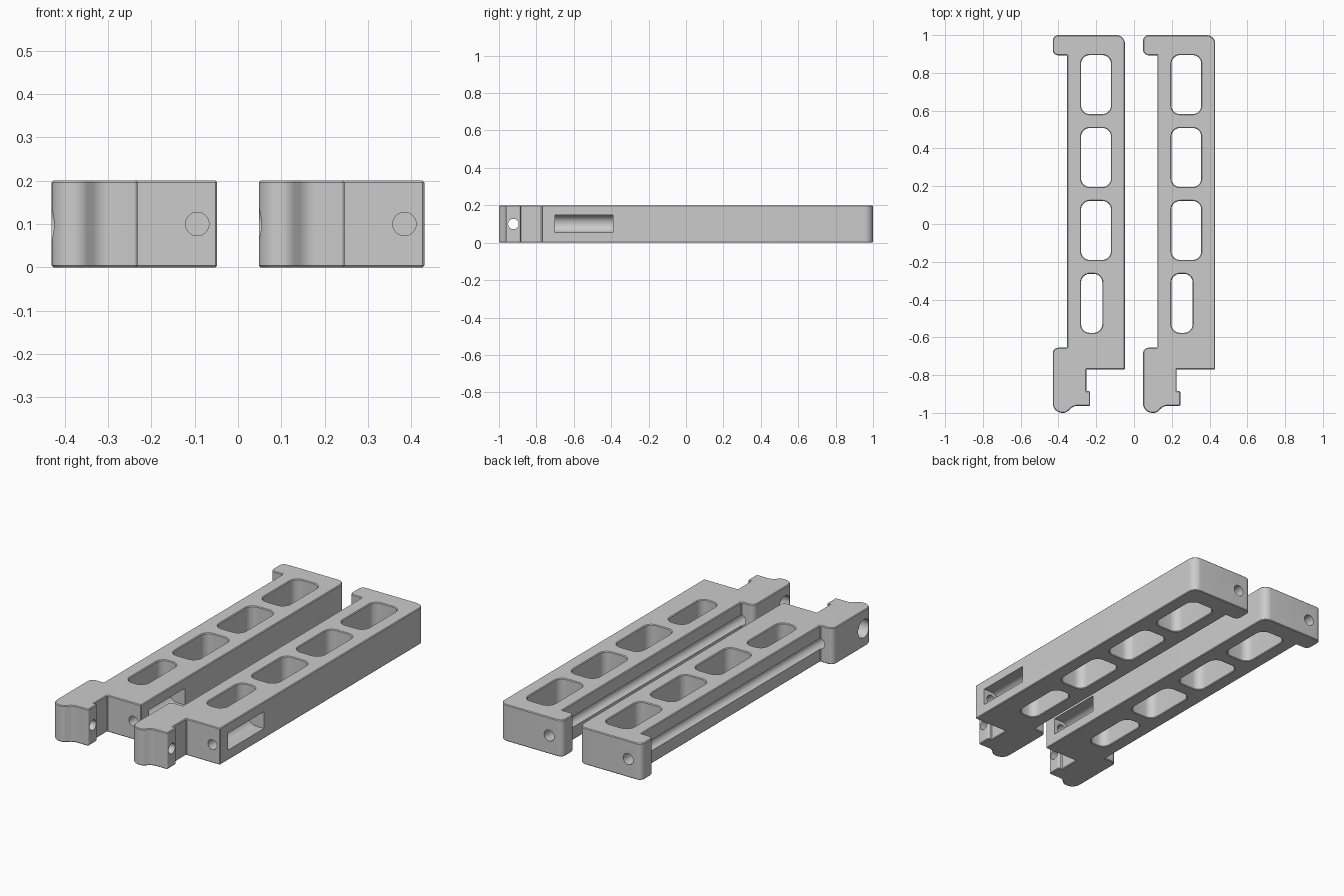
import bpy, bmesh
from math import pi, tan, sin
from mathutils import Vector, Matrix

if "Cube" in bpy.data.objects:
    bpy.data.objects.remove(bpy.data.objects["Cube"])

THICK = 0.2
MID = THICK / 2


def rounded(points, steps=8):
    """Outline from (x, y, corner radius) points, with filleted corners."""
    out = []
    for i, (x, y, r) in enumerate(points):
        p = Vector((x, y))
        if not r:
            out.append(p)
            continue
        a = (Vector(points[i - 1][:2]) - p).normalized()
        b = (Vector(points[(i + 1) % len(points)][:2]) - p).normalized()
        half = a.angle(b) / 2
        centre = p + (a + b).normalized() * r / sin(half)
        u = (p + a * r / tan(half) - centre).normalized()
        v = (p + b * r / tan(half) - centre).normalized()
        out += [centre + u.slerp(v, k / steps) * r for k in range(steps + 1)]
    return out


def prism(name, outline, low, high, matrix=Matrix()):
    bm = bmesh.new()
    face = bm.faces.new([bm.verts.new((p.x, p.y, low)) for p in outline])
    top = bmesh.ops.extrude_face_region(bm, geom=[face])["geom"]
    bmesh.ops.translate(bm, vec=(0, 0, high - low),
                        verts=[e for e in top if isinstance(e, bmesh.types.BMVert)])
    bmesh.ops.recalc_face_normals(bm, faces=bm.faces)
    bm.transform(matrix)
    mesh = bpy.data.meshes.new(name)
    bm.to_mesh(mesh)
    bm.free()
    obj = bpy.data.objects.new(name, mesh)
    bpy.context.collection.objects.link(obj)
    return obj


def bore(name, radius, start, end):
    """Cylindrical cutter between two points."""
    a, b = Vector(start), Vector(end)
    bpy.ops.mesh.primitive_cylinder_add(
        vertices=40, radius=radius, depth=(b - a).length, location=(a + b) / 2,
        rotation=(b - a).to_track_quat("Z", "Y").to_euler())
    bpy.context.object.name = name
    return bpy.context.object


cutters = []


def cut(target, cutter):
    cutter.hide_render = True
    cutters.append(cutter)
    mod = target.modifiers.new(cutter.name, "BOOLEAN")
    mod.operation = "DIFFERENCE"
    mod.solver = "EXACT"
    mod.object = cutter


# Bracket body outline, anticlockwise from the nose
body = prism("right_bracket", rounded([
    (-0.43, -1.0, 0.05), (-0.36, -1.0, 0.04), (-0.32, -0.963, 0.05),
    (-0.232, -0.963, 0.008), (-0.232, -0.885, 0.008), (-0.252, -0.885, 0),
    (-0.252, -0.77, 0), (-0.048, -0.77, 0), (-0.048, 1.0, 0.045),
    (-0.43, 1.0, 0.03), (-0.43, 0.893, 0.03), (-0.354, 0.893, 0),
    (-0.354, -0.655, 0), (-0.43, -0.655, 0.03)]), 0, THICK)

# Four lightening windows, the front one narrower
for i in range(4):
    y1 = 0.894 - i * 0.386
    y0 = y1 - 0.312
    x0, x1 = -0.28, -0.168 if i == 3 else -0.122
    cut(body, prism("window_cutter", rounded(
        [(x0, y0, 0.045), (x1, y0, 0.045), (x1, y1, 0.045), (x0, y1, 0.045)]), -0.1, 0.3))

# Softened edges
bevel = body.modifiers.new("soft_edges", "BEVEL")
bevel.width = 0.004
bevel.segments = 1
bevel.limit_method = "ANGLE"
bevel.angle_limit = 0.9
bevel.use_clamp_overlap = False

# Round-bottomed side pocket and the front bore leading into it
cut(body, prism("pocket_cutter", rounded(
    [(-0.142, 0.055, 0.045), (0, 0.055, 0), (0, 0.147, 0), (-0.142, 0.147, 0.045)]),
    0.39, 0.70, Matrix.Rotation(pi / 2, 4, "X")))
cut(body, bore("front_bore_cutter", 0.027, (-0.094, -0.9, MID), (-0.094, -0.6, MID)))

# Long rod bore that opens as a groove along the outer side
cut(body, bore("rod_bore_cutter", 0.03, (-0.35, -0.92, MID), (-0.35, 1.1, MID)))

# Cross hole through the nose, with its counterbore
cut(body, bore("cross_hole_cutter", 0.028, (-0.5, -0.923, MID), (-0.1, -0.923, MID)))
cut(body, bore("counterbore_cutter", 0.05, (-0.5, -0.923, MID), (-0.37, -0.923, MID)))

# Apply everything, then drop the cutters
bpy.context.view_layer.update()
graph = bpy.context.evaluated_depsgraph_get()
mesh = bpy.data.meshes.new_from_object(body.evaluated_get(graph))
body.modifiers.clear()
body.data = mesh
for c in cutters:
    bpy.data.objects.remove(c)

# Plain grey finish
grey = bpy.data.materials.new("plain_grey")
grey.use_nodes = True
colour = (0.6, 0.6, 0.6, 1)
grey.diffuse_color = colour
grey.node_tree.nodes["Principled BSDF"].inputs["Base Color"].default_value = colour
mesh.materials.clear()
mesh.materials.append(grey)
mesh.polygons.foreach_set("material_index", [0] * len(mesh.polygons))
mesh.shade_smooth()
mesh.set_sharp_from_angle(angle=pi / 6)

# Second identical bracket alongside
twin = bpy.data.objects.new("left_bracket", mesh)
twin.location.x = 0.478
bpy.context.collection.objects.link(twin)
